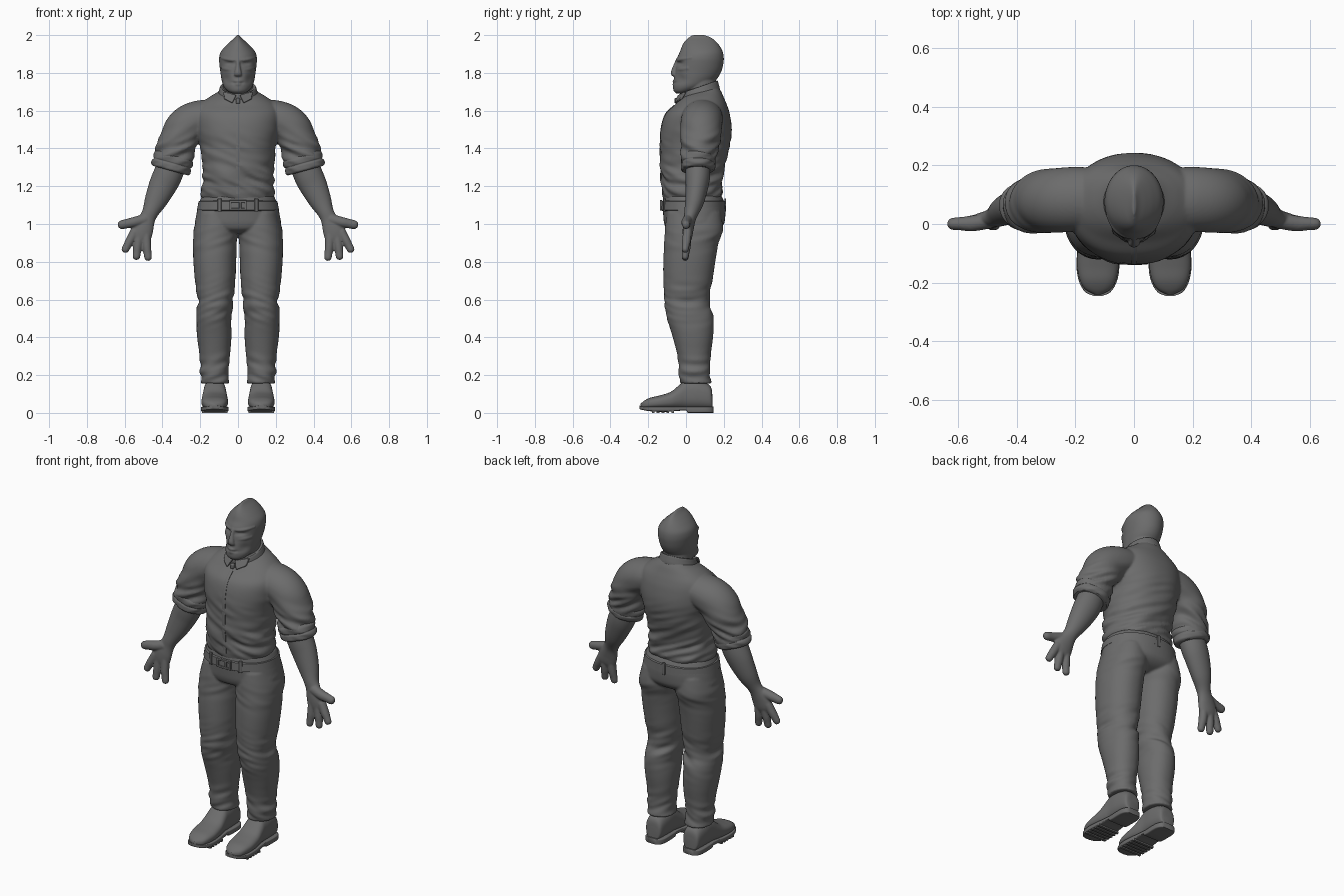
import bpy, bmesh, math
from mathutils import Vector, noise

X, Y, Z = Vector((1, 0, 0)), Vector((0, 1, 0)), Vector((0, 0, 1))
grey = bpy.data.materials.new("dark_grey")
grey.diffuse_color = (.15, .15, .15, 1)


def spline(rows, steps):
    """Catmull-Rom interpolation of rows of numbers."""
    out = []
    for i in range(len(rows) - 1):
        p0, p1 = rows[max(i - 1, 0)], rows[i]
        p2, p3 = rows[i + 1], rows[min(i + 2, len(rows) - 1)]
        for k in range(steps):
            t = k / steps
            out.append([0.5 * (2 * b + (c - a) * t + (2 * a - 5 * b + 4 * c - d) * t * t
                        + (3 * b - a - 3 * c + d) * t ** 3) for a, b, c, d in zip(p0, p1, p2, p3)])
    return out + [list(rows[-1])]


def tube(bm, rings, t=None, ref=Y, n=2.0, steps=6, seg=48, side=1, warp=None):
    """Closed loft through rings (x, y, z, a, b) with superellipse sections."""
    rows, loops = spline(rings, steps), []
    cs = [Vector(r[:3]) for r in rows]
    for i, r in enumerate(rows):
        tan = t or (cs[min(i + 1, len(cs) - 1)] - cs[max(i - 1, 0)]).normalized()
        u = ref.cross(tan).normalized()
        v = tan.cross(u)
        loop = []
        for k in range(seg):
            c, s = math.cos(math.tau * k / seg), math.sin(math.tau * k / seg)
            p = (cs[i] + u * max(r[3], .001) * math.copysign(abs(c) ** (2 / n), c)
                 + v * max(r[4], .001) * math.copysign(abs(s) ** (2 / n), s))
            if warp:
                p = warp(p, cs[i])
            loop.append(bm.verts.new((p.x * side, p.y, p.z)))
        loops.append(loop)
    for a, b in zip(loops, loops[1:]):
        for k in range(seg):
            bm.faces.new((a[k], a[(k + 1) % seg], b[(k + 1) % seg], b[k]))
    bm.faces.new(loops[0])
    bm.faces.new(loops[-1])


def level(z, x0, x1, y0, y1):
    """Horizontal ring from its extents."""
    return ((x0 + x1) / 2, (y0 + y1) / 2, z, (x1 - x0) / 2, (y1 - y0) / 2)


def finish(bm, name, voxel=0, mirror=False, bevel=0, smooth=3):
    bmesh.ops.recalc_face_normals(bm, faces=bm.faces)
    me = bpy.data.meshes.new(name)
    bm.to_mesh(me)
    bm.free()
    me.materials.append(grey)
    ob = bpy.data.objects.new(name, me)
    bpy.context.collection.objects.link(ob)
    bpy.context.view_layer.objects.active = ob
    ob.select_set(True)
    if voxel:
        m = ob.modifiers.new("blend", 'REMESH')
        m.mode, m.voxel_size, m.use_smooth_shade = 'VOXEL', voxel, True
        m = ob.modifiers.new("soften", 'SMOOTH')
        m.factor, m.iterations = 0.5, smooth
    else:
        bpy.ops.object.shade_smooth_by_angle(angle=math.radians(40))
    if bevel:
        m = ob.modifiers.new("bevel", 'BEVEL')
        m.width, m.segments = bevel, 2
    if mirror:
        ob.modifiers.new("mirror", 'MIRROR')
    ob.select_set(False)


def folds(bands):
    """Cloth wrinkles around given heights: (z, spread, depth)."""
    def warp(p, c):
        f = sum(d * math.exp(-((p.z - z) / w) ** 2) for z, w, d in bands)
        q = noise.noise(Vector((p.x * 7, p.y * 7, p.z * 30 + p.x * 12)))
        return p + (p - c).normalized() * f * q
    return warp


def box(bm, centre, size, turn=0):
    r = bmesh.ops.create_cube(bm, size=1)["verts"]
    ca, sa = math.cos(turn), math.sin(turn)
    for v in r:
        x, y, z = (v.co[i] * size[i] for i in range(3))
        v.co = Vector(centre) + Vector((x * ca - y * sa, x * sa + y * ca, z))


# Shirt: torso with both sleeves
bm = bmesh.new()
torso = [(1.12, .18, -.115, .18), (1.16, .197, -.126, .192), (1.2, .19, -.126, .187),
         (1.3, .19, -.135, .2), (1.4, .2, -.137, .23), (1.5, .22, -.133, .242),
         (1.58, .225, -.11, .232), (1.63, .205, -.06, .217), (1.67, .155, -.02, .2),
         (1.7, .105, .03, .187), (1.725, .07, .07, .17)]
tube(bm, [level(z, -w, w, f, b) for z, w, f, b in torso], t=Z, n=2.2, seg=80, steps=10,
     warp=folds([(1.22, .09, .02), (1.4, .08, .008)]))
for s in (1, -1):
    tube(bm, [(.09, .09, 1.58, .08, .1), (.2, .085, 1.557, .098, .11), (.272, .08, 1.515, .106, .109),
              (.312, .075, 1.44, .105, .104), (.338, .067, 1.365, .1, .093), (.352, .062, 1.3, .1, .086)],
         side=s, steps=10, warp=folds([(1.38, .1, .02)]))
finish(bm, "shirt", voxel=.007, smooth=2)

# Rolled sleeve cuffs
bm = bmesh.new()
tube(bm, [(.338, .063, 1.365, .096, .084), (.342, .063, 1.35, .106, .091), (.347, .062, 1.33, .106, .09),
          (.349, .062, 1.322, .102, .087), (.352, .062, 1.312, .107, .091), (.357, .061, 1.292, .105, .089),
          (.359, .061, 1.283, .096, .08)], t=Vector((.265, 0, -.964)), warp=folds([(1.32, .06, .012)]))
finish(bm, "sleeve_cuff", mirror=True)

# Button strip down the chest
bm = bmesh.new()
tube(bm, [(0, f + .001, z, .011, .003) for z, w, f, b in torso[1:8]], seg=12, n=4)
finish(bm, "button_strip")

# Forearm, palm, thumb and three fingers
bm = bmesh.new()
tube(bm, [(.34, .062, 1.34, .075, .065), (.372, .062, 1.26, .077, .066), (.4, .058, 1.2, .073, .06),
          (.437, .045, 1.12, .059, .05), (.465, .028, 1.06, .043, .038), (.482, .02, 1.025, .044, .031),
          (.502, .012, .98, .056, .029), (.517, .008, .935, .058, .025), (.524, .005, .905, .045, .016)])
digits = [((.49, .012, 1.025), (.55, .002, 1.01), (.636, .0, .992), .027),
          ((.545, .008, .96), (.573, .002, .91), (.605, -.006, .85), .023),
          ((.522, .008, .95), (.532, .002, .88), (.54, -.006, .81), .023),
          ((.487, .008, .95), (.483, .002, .88), (.474, -.006, .805), .023)]
for a, b, c, r in digits:
    a, b, c = Vector(a), Vector(b), Vector(c)
    tube(bm, [(*a, r * 1.1, r), (*b, r, r), (*b.lerp(c, .45), r * .93, r * .85),
              (*b.lerp(c, .8), r * .85, r * .75), (*b.lerp(c, .95), r * .55, r * .5), (*c, .002, .002)], seg=20)
finish(bm, "forearm_and_hand", voxel=.005, mirror=True)

# Trousers: hips with two legs
bm = bmesh.new()
hips = [(1.15, .19, -.118, .188), (1.1, .21, -.123, .207), (1.04, .222, -.12, .208),
        (1.0, .226, -.115, .2), (.97, .19, -.1, .17), (.95, .12, -.06, .12)]
tube(bm, [level(z, -w, w, f, b) for z, w, f, b in hips], t=Z, n=2.2, seg=64)
leg = [(1.06, .02, .21, -.1, .185), (.97, .002, .233, -.112, .195), (.9, .005, .238, -.115, .172),
       (.8, .01, .236, -.12, .155), (.7, .014, .227, -.12, .14), (.6, .025, .216, -.115, .122),
       (.5, .035, .221, -.1, .146), (.4, .035, .216, -.07, .143), (.3, .042, .203, -.045, .131),
       (.2, .045, .196, -.035, .13), (.155, .044, .197, -.031, .136)]
for s in (1, -1):
    tube(bm, [level(*r) for r in leg], t=Z, side=s, n=2.15, steps=10, seg=64,
         warp=folds([(.58, .09, .016), (.22, .07, .014), (.92, .06, .006)]))
finish(bm, "trousers", voxel=.007, smooth=2)

# Belt, buckle and belt loops
bm = bmesh.new()
tube(bm, [level(z, -w, w, -.065 - w * .31, .142 + w * .31)
          for z, w in ((1.07, .2), (1.074, .217), (1.12, .209), (1.124, .19))],
     t=Z, n=2.2, seg=64, steps=1)
finish(bm, "belt")
bm = bmesh.new()
for z in (1.078, 1.12):
    box(bm, (0, -.132, z), (.092, .012, .012))
for x in (-.04, .04, .012):
    box(bm, (x, -.132, 1.099), (.012, .012, .046))
finish(bm, "belt_buckle", bevel=.002)
bm = bmesh.new()
for deg in (-65, 245, 90):
    a = math.radians(deg)
    c, s = math.cos(a), math.sin(a)
    px, py = .213 * math.copysign(abs(c) ** .91, c), .039 + .169 * math.copysign(abs(s) ** .91, s)
    box(bm, (px, py, 1.1), (.02, .01, .07), math.atan2(s / .17, c / .214) + math.pi / 2)
finish(bm, "belt_loops", bevel=.003)

# Shirt collar: tilted band and two points
bm = bmesh.new()
tube(bm, [(0, .075, 1.665, .105, .108), (0, .073, 1.68, .107, .112), (0, .07, 1.705, .101, .109),
          (0, .068, 1.725, .094, .104), (0, .068, 1.722, .084, .095)],
     t=Vector((0, -.33, .944)), steps=4)
finish(bm, "collar")
bm = bmesh.new()
outline = [(.008, -.045, 1.682), (.078, -.012, 1.70), (.072, -.034, 1.66), (.03, -.064, 1.64)]
front = [bm.verts.new(p) for p in outline]
back = [bm.verts.new((x, y + .016, z)) for x, y, z in outline]
bm.faces.new(front)
bm.faces.new(back[::-1])
for i in range(4):
    j = (i + 1) % 4
    bm.faces.new((front[j], front[i], back[i], back[j]))
finish(bm, "collar_point", mirror=True, bevel=.004)
bm = bmesh.new()
box(bm, (0, -.05, 1.652), (.022, .022, .03))
finish(bm, "collar_button", bevel=.006)


# Head: crested skull, neck and face
def face(p, c):
    if p.y < .03:
        eye = math.exp(-((abs(p.x) - .042) / .026) ** 2 - ((p.z - 1.85) / .011) ** 2)
        cheek = math.exp(-((abs(p.x) - .062) / .02) ** 2 - ((p.z - 1.765) / .025) ** 2)
        mouth = math.exp(-(p.x / .035) ** 2 - ((p.z - 1.748) / .006) ** 2)
        p = p + Y * (.012 * eye + .012 * cheek + .01 * mouth)
    return p


bm = bmesh.new()
skull = [(1.69, .028, -.05, 0), (1.704, .055, -.065, .05), (1.73, .077, -.068, .12), (1.77, .088, -.063, .165),
         (1.81, .094, -.057, .188), (1.85, .099, -.052, .198), (1.88, .1, -.047, .2), (1.91, .092, -.033, .195),
         (1.94, .068, -.022, .18), (1.965, .042, -.008, .16), (1.985, .019, .012, .135), (2.001, .005, .035, .1)]
tube(bm, [level(z, -w, w, f, b) for z, w, f, b in skull], t=Z, seg=80, steps=10, warp=face)
tube(bm, [(0, .09, 1.62, .075, .085), (0, .08, 1.7, .078, .085), (0, .07, 1.79, .08, .085)])
tube(bm, [(0, -.042, 1.875, .01, .01), (0, -.054, 1.84, .011, .013), (0, -.064, 1.805, .018, .016),
          (0, -.062, 1.787, .02, .014), (0, -.055, 1.778, .008, .005)], t=-Z, seg=20)
for s in (1, -1):
    tube(bm, [(0, -.045, 1.868, .008, .008), (.035, -.037, 1.869, .009, .009),
              (.066, -.013, 1.874, .009, .009), (.09, .03, 1.88, .006, .006)], ref=Z, side=s, seg=16)
    tube(bm, [(.03, -.043, 1.815, .008, .01), (.06, -.021, 1.82, .009, .012),
              (.083, .015, 1.826, .007, .01)], ref=Z, side=s, seg=16)
for z in (1.739, 1.757):
    tube(bm, [(-.034, -.05, z - .002, .002, .002), (0, -.065, z, .007, .007),
              (.034, -.05, z - .002, .002, .002)], ref=Z, seg=16)
finish(bm, "head", voxel=.0045, smooth=2)

# Shoes: upper and treaded sole
bm = bmesh.new()
upper = [(.14, .09, .03), (.127, .145, .05), (.06, .175, .059), (0, .175, .06), (-.035, .148, .064),
         (-.08, .112, .069), (-.14, .092, .071), (-.19, .08, .062), (-.222, .064, .044), (-.24, .048, .012)]
tube(bm, [(.123, y, (.02 + z) / 2, w, (z - .02) / 2) for y, z, w in upper], t=Y, ref=Z, n=2.5)
finish(bm, "shoe_upper", mirror=True)
bm = bmesh.new()
sole = [(.146, 0, .03), (.137, 0, .048), (.1, 0, .061), (.012, 0, .059), (.002, .012, .059), (-.05, .01, .063),
        (-.09, .006, .07), (-.15, .006, .073), (-.2, .01, .063), (-.233, .016, .042), (-.245, .02, .014)]
tube(bm, [(.123, y, (z + .034 + max(0, z - .015)) / 2, w, (.034 + max(0, z - .015) - z) / 2)
          for y, z, w in sole], t=Y, ref=Z, n=7, steps=3)
for i in range(5):
    box(bm, (.123, -.07 - i * .026, .006), (.136, .014, .012))
finish(bm, "shoe_sole", mirror=True)
